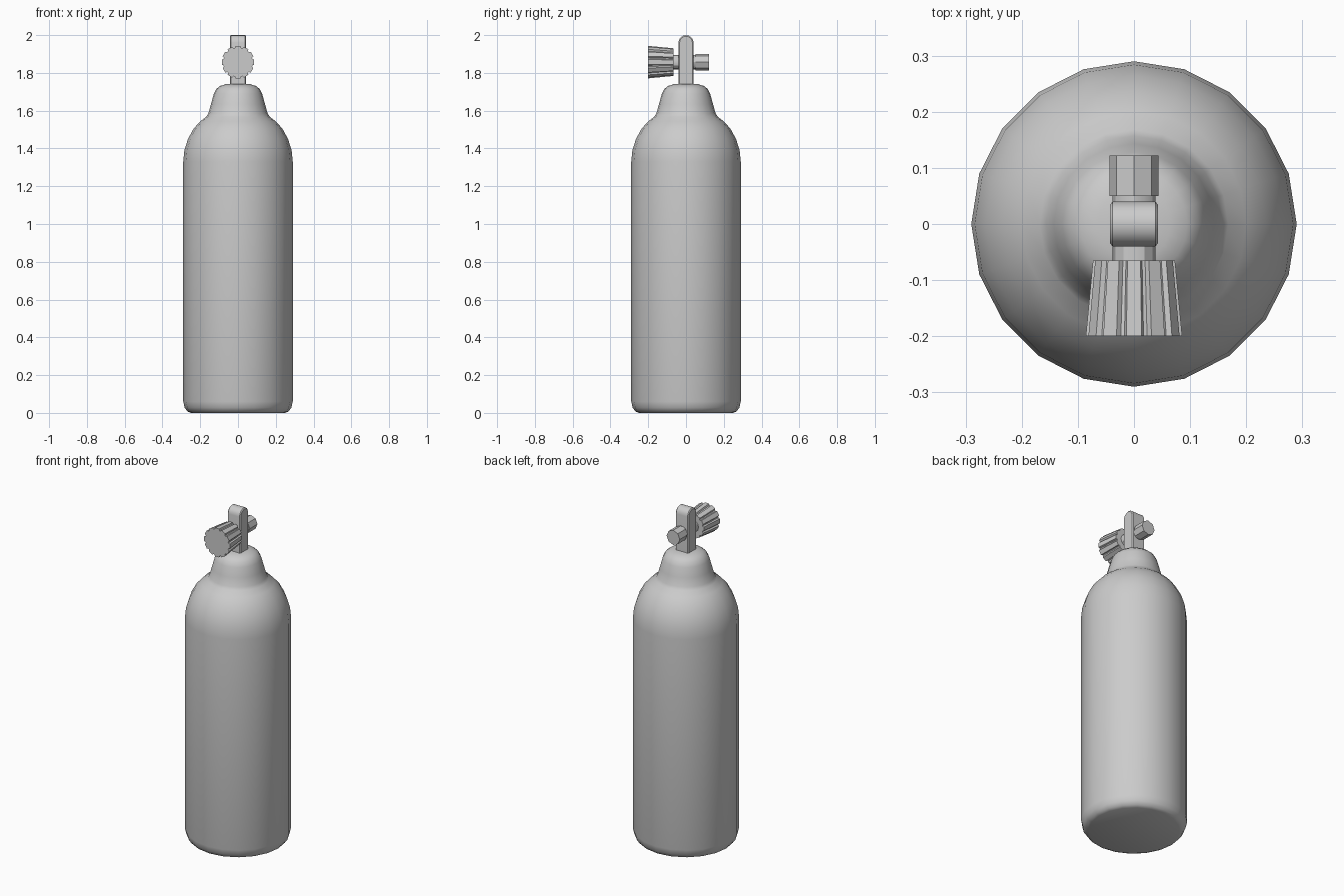
import bpy, bmesh
from math import sin, cos, pi, radians

if "Cube" in bpy.data.objects:
    bpy.data.objects.remove(bpy.data.objects["Cube"])

VALVE_Z = 1.857


def finish(name, bm, angle=40):
    bmesh.ops.recalc_face_normals(bm, faces=bm.faces)
    me = bpy.data.meshes.new(name)
    bm.to_mesh(me)
    bm.free()
    ob = bpy.data.objects.new(name, me)
    bpy.context.collection.objects.link(ob)
    bpy.ops.object.select_all(action='DESELECT')
    ob.select_set(True)
    bpy.context.view_layer.objects.active = ob
    bpy.ops.object.shade_smooth_by_angle(angle=radians(angle))
    return ob


def loft(name, rings, angle=40):
    """Skin a stack of equal-length point rings and cap both ends."""
    bm = bmesh.new()
    loops = [[bm.verts.new(p) for p in ring] for ring in rings]
    n = len(loops[0])
    for a, b in zip(loops, loops[1:]):
        for i in range(n):
            j = (i + 1) % n
            bm.faces.new((a[i], a[j], b[j], b[i]))
    bm.faces.new(loops[0])
    bm.faces.new(loops[-1])
    return finish(name, bm, angle)


def y_ring(y, radii, offset=0.0):
    """Ring around the valve axis, which runs along y."""
    n = len(radii)
    return [(r * sin(2 * pi * (i + offset) / n), y,
             VALVE_Z + r * cos(2 * pi * (i + offset) / n)) for i, r in enumerate(radii)]


def y_rod(name, y0, y1, r, sides):
    return loft(name, [y_ring(y0, [r] * sides), y_ring(y1, [r] * sides)], 30)


# Tank body: 20-sided lathe with domed shoulder and neck
profile = [(0.25, 0), (0.268, 0.008), (0.282, 0.027), (0.29, 0.06), (0.29, 1.33),
           (0.284, 1.39), (0.265, 1.45), (0.235, 1.505), (0.20, 1.543), (0.168, 1.568),
           (0.157, 1.585), (0.143, 1.635), (0.128, 1.69), (0.115, 1.715),
           (0.095, 1.731), (0.065, 1.74), (0.03, 1.743)]
loft("tank", [[(r * cos(2 * pi * i / 20), r * sin(2 * pi * i / 20), z)
               for i in range(20)] for r, z in profile], 50)

# Valve block: arched upright with slightly softened side edges
def arch(x, inset):
    r = 0.04 - inset
    pts = [(x, -r, 1.73)]
    pts += [(x, -r * cos(pi * i / 8), 1.96 + r * sin(pi * i / 8)) for i in range(9)]
    return pts + [(x, r, 1.73)]

loft("valve_block", [arch(-0.043, 0.006), arch(-0.038, 0),
                     arch(0.038, 0), arch(0.043, 0.006)], 35)

# Handwheel: tapered knob with 12 flat lobes and grooves
def lobed(y, outer, inner):
    ring = []
    for k in range(12):
        for step, r in ((-0.30, outer), (0.30, outer), (0.42, inner), (0.58, inner)):
            a = 2 * pi * (k + step) / 12
            ring.append((r * sin(a), y, VALVE_Z + r * cos(a)))
    return ring

loft("handwheel", [lobed(-0.2, 0.087, 0.078), lobed(-0.065, 0.074, 0.066)], 20)

# Stems on both sides of the block, and the octagonal outlet
y_rod("handwheel_stem", -0.07, -0.03, 0.038, 12)
y_rod("outlet_stem", 0.03, 0.055, 0.038, 12)
y_rod("outlet_nut", 0.05, 0.122, 0.044, 8)
